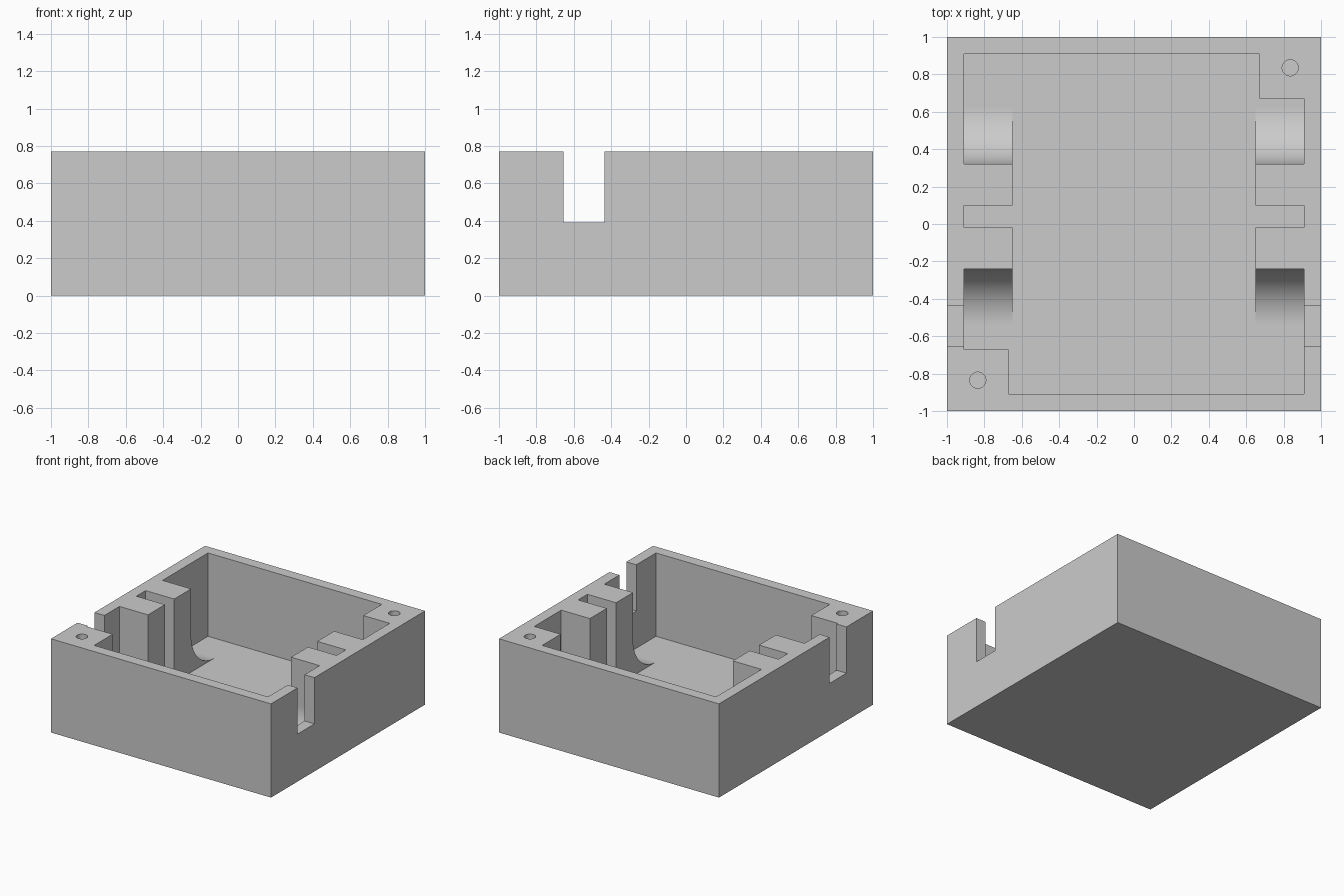
import bpy
import bmesh
import math
from mathutils import Vector

cube = bpy.data.objects.get("Cube")
if cube:
    bpy.data.objects.remove(cube, do_unlink=True)

HEIGHT, FLOOR, WALL = 0.77, 0.085, 0.91
LUG_X, POST, FILLET = 0.65, 0.67, 0.3

grey = bpy.data.materials.new("plain grey")
grey.use_nodes = True
grey.diffuse_color = (0.6, 0.6, 0.6, 1)
grey.node_tree.nodes["Principled BSDF"].inputs["Base Color"].default_value = grey.diffuse_color


def prism(name, outline, low, high, axis="z"):
    """Extrude a flat outline: (x, y) along z, or (y, z) along x."""
    bm = bmesh.new()
    place = (lambda a, b: (a, b, low)) if axis == "z" else (lambda a, b: (low, a, b))
    face = bm.faces.new([bm.verts.new(place(a, b)) for a, b in outline])
    step = Vector((0, 0, high - low)) if axis == "z" else Vector((high - low, 0, 0))
    result = bmesh.ops.extrude_face_region(bm, geom=[face])
    moved = [v for v in result["geom"] if isinstance(v, bmesh.types.BMVert)]
    bmesh.ops.translate(bm, verts=moved, vec=step)
    bmesh.ops.recalc_face_normals(bm, faces=bm.faces)
    mesh = bpy.data.meshes.new(name)
    bm.to_mesh(mesh)
    bm.free()
    mesh.materials.append(grey)
    obj = bpy.data.objects.new(name, mesh)
    bpy.context.collection.objects.link(obj)
    return obj


def rectangle(a0, a1, b0, b1):
    return [(a0, b0), (a1, b0), (a1, b1), (a0, b1)]


def activate(obj):
    bpy.ops.object.select_all(action="DESELECT")
    obj.select_set(True)
    bpy.context.view_layer.objects.active = obj


def cut(target, cutter):
    cutter.hide_render = True
    mod = target.modifiers.new("cut", "BOOLEAN")
    mod.operation, mod.solver, mod.object = "DIFFERENCE", "EXACT", cutter
    activate(target)
    bpy.ops.object.modifier_apply(modifier=mod.name)
    bpy.data.objects.remove(cutter, do_unlink=True)


# Outer block
case = prism("case_body", rectangle(-1, 1, -1, 1), 0, HEIGHT)

# Cavity, leaving two corner posts and a pair of lugs on each side
lug_edges = [0.32, 0.10, -0.02, -0.24]
right_side = [(WALL, POST)]
for i, y in enumerate(lug_edges):
    xs = (WALL, LUG_X) if i % 2 == 0 else (LUG_X, WALL)
    right_side += [(x, y) for x in xs]
left_side = [(-x, y) for x, y in reversed(right_side[1:])]
cavity = ([(-WALL, WALL), (POST, WALL), (POST, POST)] + right_side
          + [(WALL, -WALL), (-POST, -WALL), (-POST, -POST), (-WALL, -POST)] + left_side)
cut(case, prism("cavity_cutter", cavity, FLOOR, 1))

# Cable notches through both side walls
for side in (-1, 1):
    xs = sorted((side * 0.88, side * 1.1))
    cut(case, prism("notch_cutter", rectangle(-0.655, -0.435, 0.39, 1), *xs, axis="x"))

# Screw holes in the corner posts
for side in (-1, 1):
    circle = [(side * 0.835 + 0.043 * math.cos(t * math.tau / 32),
               side * 0.835 + 0.043 * math.sin(t * math.tau / 32)) for t in range(32)]
    cut(case, prism("screw_hole_cutter", circle, 0.37, 1))
activate(case)
bpy.ops.object.shade_smooth_by_angle(angle=math.radians(30))

# Curved feet running from the outer lug faces down to the floor
for end, y0, direction in (("back", lug_edges[0], 1), ("front", lug_edges[-1], -1)):
    arc = []
    for i in range(25):
        t = i / 24 * math.pi / 2
        arc.append((y0 + direction * FILLET * (1 - math.cos(t)),
                    FLOOR + FILLET * (1 - math.sin(t))))
    buried = y0 - direction * 0.02
    outline = arc + [(y0 + direction * FILLET, FLOOR - 0.02),
                     (buried, FLOOR - 0.02), (buried, FLOOR + FILLET)]
    for label, side in (("left", 1), ("right", -1)):
        xs = sorted((side * (LUG_X + 0.0005), side * (WALL + 0.02)))
        foot = prism(f"{end}_{label}_lug_fillet", outline, *xs, axis="x")
        activate(foot)
        bpy.ops.object.shade_smooth_by_angle(angle=math.radians(30))
